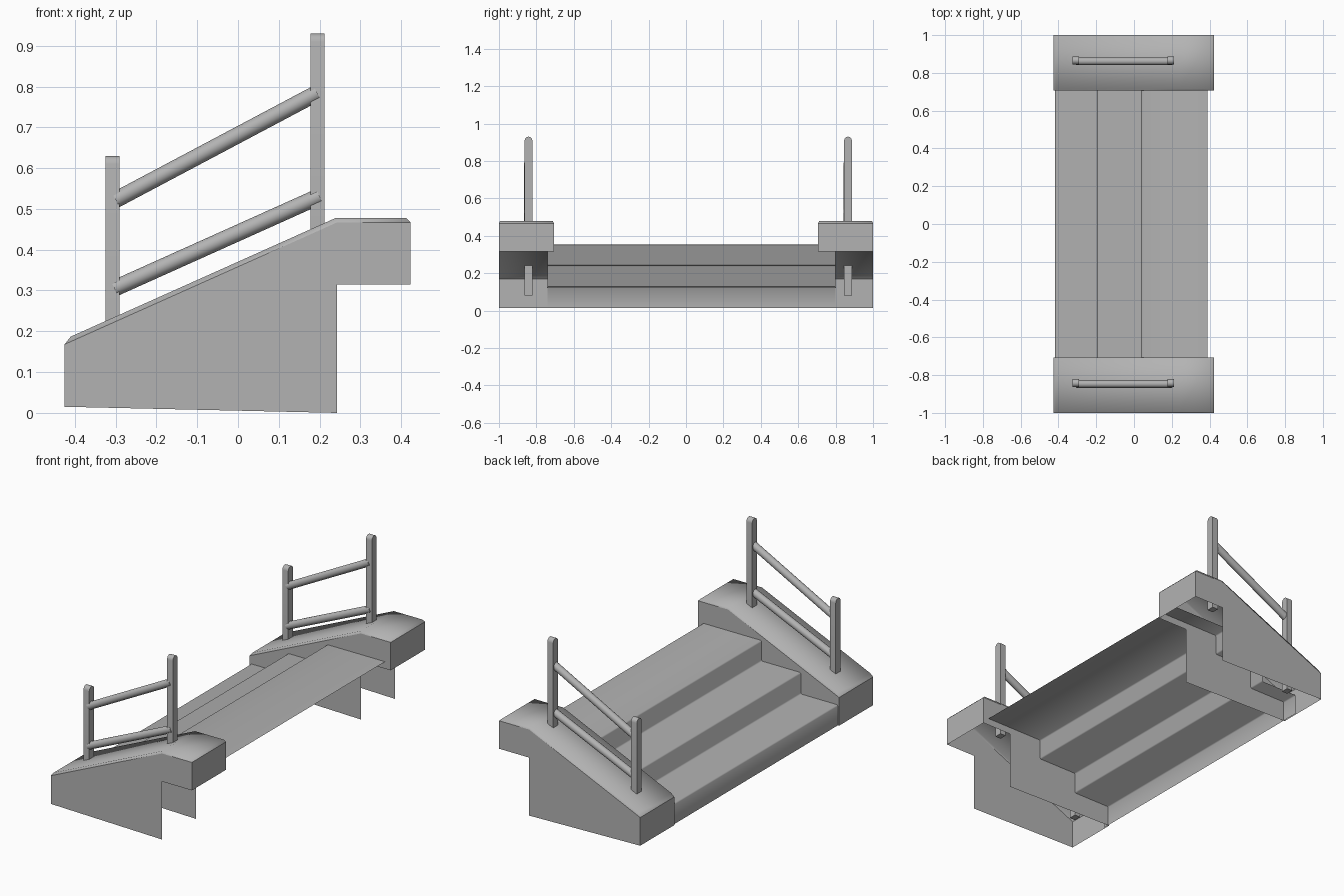
import bpy, bmesh, math
from mathutils import Vector

if "Cube" in bpy.data.objects:
    bpy.data.objects.remove(bpy.data.objects["Cube"])

grey = bpy.data.materials.new("dark_grey")
grey.diffuse_color = (.45, .45, .45, 1)
grey.use_nodes = True
grey.node_tree.nodes["Principled BSDF"].inputs["Base Color"].default_value = grey.diffuse_color


def finish(bm, name, smooth_angle=None):
    bmesh.ops.recalc_face_normals(bm, faces=bm.faces)
    mesh = bpy.data.meshes.new(name)
    bm.to_mesh(mesh)
    bm.free()
    mesh.materials.append(grey)
    ob = bpy.data.objects.new(name, mesh)
    bpy.context.collection.objects.link(ob)
    if smooth_angle:
        bpy.context.view_layer.objects.active = ob
        ob.select_set(True)
        bpy.ops.object.shade_smooth_by_angle(angle=math.radians(smooth_angle))
        ob.select_set(False)
    return ob


# Hollow side wall: open below and behind, softly chamfered around the top
def side_wall(name, y0, y1):
    side = [(-.425, .168), (.243, .467), (.423, .467), (.423, .315),
            (.243, .315), (.243, 0), (-.425, .015)]
    top = [(-.41, .187), (.24, .478), (.412, .478)]
    bm = bmesh.new()
    inset = .005
    lo = [bm.verts.new((x, y0, z)) for x, z in side]
    hi = [bm.verts.new((x, y1, z)) for x, z in side]
    tlo = [bm.verts.new((x, y0 + inset, z)) for x, z in top]
    thi = [bm.verts.new((x, y1 - inset, z)) for x, z in top]
    bm.faces.new(lo)
    bm.faces.new(hi)
    cap = []
    for i in range(2):
        cap.append(bm.faces.new((tlo[i], tlo[i + 1], thi[i + 1], thi[i])))
        cap.append(bm.faces.new((lo[i], lo[i + 1], tlo[i + 1], tlo[i])))
        cap.append(bm.faces.new((hi[i], hi[i + 1], thi[i + 1], thi[i])))
    cap.append(bm.faces.new((lo[0], hi[0], thi[0], tlo[0])))
    cap.append(bm.faces.new((lo[2], hi[2], thi[2], tlo[2])))
    bm.faces.new((lo[6], hi[6], hi[0], lo[0]))
    bm.faces.new((lo[2], hi[2], hi[3], lo[3]))
    for f in cap:
        f.smooth = True
    finish(bm, name)


# Post with a rounded top, arched across y
def post(name, x, y, z0, z1):
    w, r, n = .0345, .0205, 8
    prof = [(-r, z0), (r, z0)]
    prof += [(r * math.cos(math.pi * i / n), z1 - r + r * math.sin(math.pi * i / n))
             for i in range(n + 1)]
    bm = bmesh.new()
    f = bm.faces.new([bm.verts.new((x - w / 2, y + a, z)) for a, z in prof])
    ext = bmesh.ops.extrude_face_region(bm, geom=[f], use_keep_orig=True)
    vs = [v for v in ext["geom"] if isinstance(v, bmesh.types.BMVert)]
    bmesh.ops.translate(bm, verts=vs, vec=(w, 0, 0))
    finish(bm, name, 40)


# Round rail between two points
def rail(name, a, b, r=.02):
    a, b = Vector(a), Vector(b)
    d = b - a
    bm = bmesh.new()
    bmesh.ops.create_cone(bm, cap_ends=True, segments=16, radius1=r, radius2=r,
                          depth=d.length)
    bm.transform(d.to_track_quat('Z', 'Y').to_matrix().to_4x4())
    bmesh.ops.translate(bm, verts=bm.verts, vec=(a + b) / 2)
    finish(bm, name, 40)


# Stepped sheet running between (and slightly into) the walls
profile = [(-.418, .015), (-.418, .12), (-.413, .126), (-.2, .126),
           (-.195, .132), (-.195, .236), (-.19, .242), (.035, .242),
           (.04, .248), (.04, .347), (.045, .353), (.389, .353)]
bm = bmesh.new()
rows = [[bm.verts.new((x, y, z)) for x, z in profile] for y in (-.74, .80)]
for i in range(len(profile) - 1):
    bm.faces.new((rows[0][i], rows[1][i], rows[1][i + 1], rows[0][i + 1]))
finish(bm, "steps", 80)

# Two walls, each with a railing
for tag, y0, y1, yc in (("near", -1, -.707, -.842), ("far", .707, 1, .866)):
    side_wall(tag + "_side_wall", y0, y1)
    post(tag + "_lower_post", -.3075, yc, .08, .63)
    post(tag + "_upper_post", .195, yc, .38, .93)
    yr = yc - .005
    rail(tag + "_bottom_rail", (-.303, yr, .305), (.2, yr, .531))
    rail(tag + "_top_rail", (-.3, yr, .522), (.194, yr, .784))
